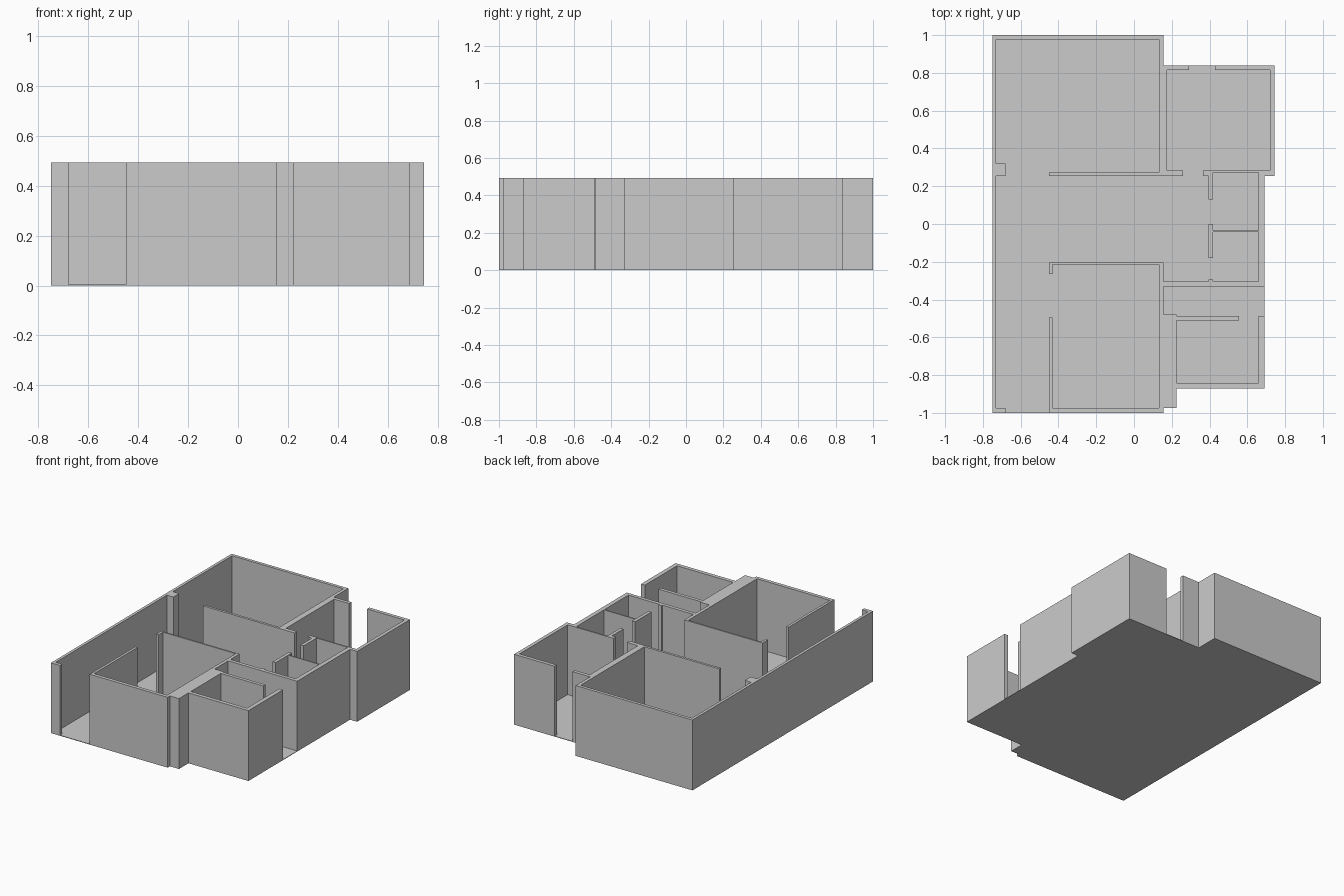
import bpy, bmesh

HEIGHT = 0.493
SLAB = 0.004


def plan_solid(name, rects, z0, z1):
    """Merge plan rectangles (x0, y0, x1, y1) into one clean extruded solid."""
    xs = sorted({v for r in rects for v in (r[0], r[2])})
    ys = sorted({v for r in rects for v in (r[1], r[3])})

    def solid(i, j):
        if not (0 <= i < len(xs) - 1 and 0 <= j < len(ys) - 1):
            return False
        cx, cy = (xs[i] + xs[i + 1]) / 2, (ys[j] + ys[j + 1]) / 2
        return any(a < cx < c and b < cy < d for a, b, c, d in rects)

    bm = bmesh.new()

    def face(pts):
        bm.faces.new([bm.verts.new(p) for p in pts])

    for i in range(len(xs) - 1):
        for j in range(len(ys) - 1):
            if not solid(i, j):
                continue
            a, b, c, d = xs[i], ys[j], xs[i + 1], ys[j + 1]
            ring = [(a, b), (c, b), (c, d), (a, d)]
            face([(x, y, z1) for x, y in ring])
            face([(x, y, z0) for x, y in reversed(ring)])
            # side faces only where the neighbouring cell is empty
            for k, (di, dj) in enumerate([(0, -1), (1, 0), (0, 1), (-1, 0)]):
                if not solid(i + di, j + dj):
                    p, q = ring[k], ring[(k + 1) % 4]
                    face([(*p, z0), (*q, z0), (*q, z1), (*p, z1)])
    bmesh.ops.remove_doubles(bm, verts=bm.verts, dist=1e-5)
    bmesh.ops.dissolve_limit(bm, angle_limit=0.01, verts=bm.verts, edges=bm.edges)
    bmesh.ops.triangulate(bm, faces=[f for f in bm.faces if len(f.verts) > 4])
    bmesh.ops.recalc_face_normals(bm, faces=bm.faces)
    mesh = bpy.data.meshes.new(name)
    bm.to_mesh(mesh)
    bm.free()
    obj = bpy.data.objects.new(name, mesh)
    bpy.context.collection.objects.link(obj)
    return obj


# Floor slab
plan_solid("floor", [
    (-0.75, -1, 0.155, 1),
    (0.155, 0.255, 0.745, 0.84),
    (0.155, -0.87, 0.69, 0.255),
    (0.155, -0.975, 0.225, -0.87),
], 0, SLAB)

walls = [
    # long left wall, pier and entrance stub
    (-0.75, -1, -0.73, 1),
    (-0.75, 0.255, -0.68, 0.32),
    (-0.75, -1, -0.68, -0.975),
    # large back room
    (-0.75, 0.978, 0.155, 1),
    (0.132, 0.255, 0.155, 1),
    (-0.45, 0.255, 0.175, 0.272),
    # back right room
    (0.132, 0.255, 0.175, 0.84),
    (0.155, 0.815, 0.29, 0.84),
    (0.43, 0.815, 0.745, 0.84),
    (0.72, 0.255, 0.745, 0.84),
    (0.155, 0.255, 0.26, 0.282),
    (0.365, 0.255, 0.418, 0.282),
    (0.418, 0.272, 0.745, 0.282),
    (0.66, 0.255, 0.745, 0.282),
    # two small middle rooms
    (0.66, -0.33, 0.69, 0.272),
    (0.395, 0.13, 0.418, 0.282),
    (0.395, -0.18, 0.418, 0),
    (0.418, -0.042, 0.66, -0.034),
    (0.395, -0.33, 0.418, -0.295),
    (0.132, -0.33, 0.69, -0.305),
    # large front room
    (-0.45, -0.215, 0.155, -0.204),
    (-0.45, -0.265, -0.432, -0.204),
    (-0.45, -1, -0.432, -0.495),
    (-0.45, -1, 0.155, -0.975),
    (0.132, -0.48, 0.155, -0.204),
    # thick pier wall and front right room
    (0.132, -0.975, 0.225, -0.48),
    (0.225, -0.512, 0.555, -0.488),
    (0.225, -0.87, 0.69, -0.843),
    (0.66, -0.87, 0.69, -0.488),
]
plan_solid("walls", walls, SLAB, HEIGHT)
